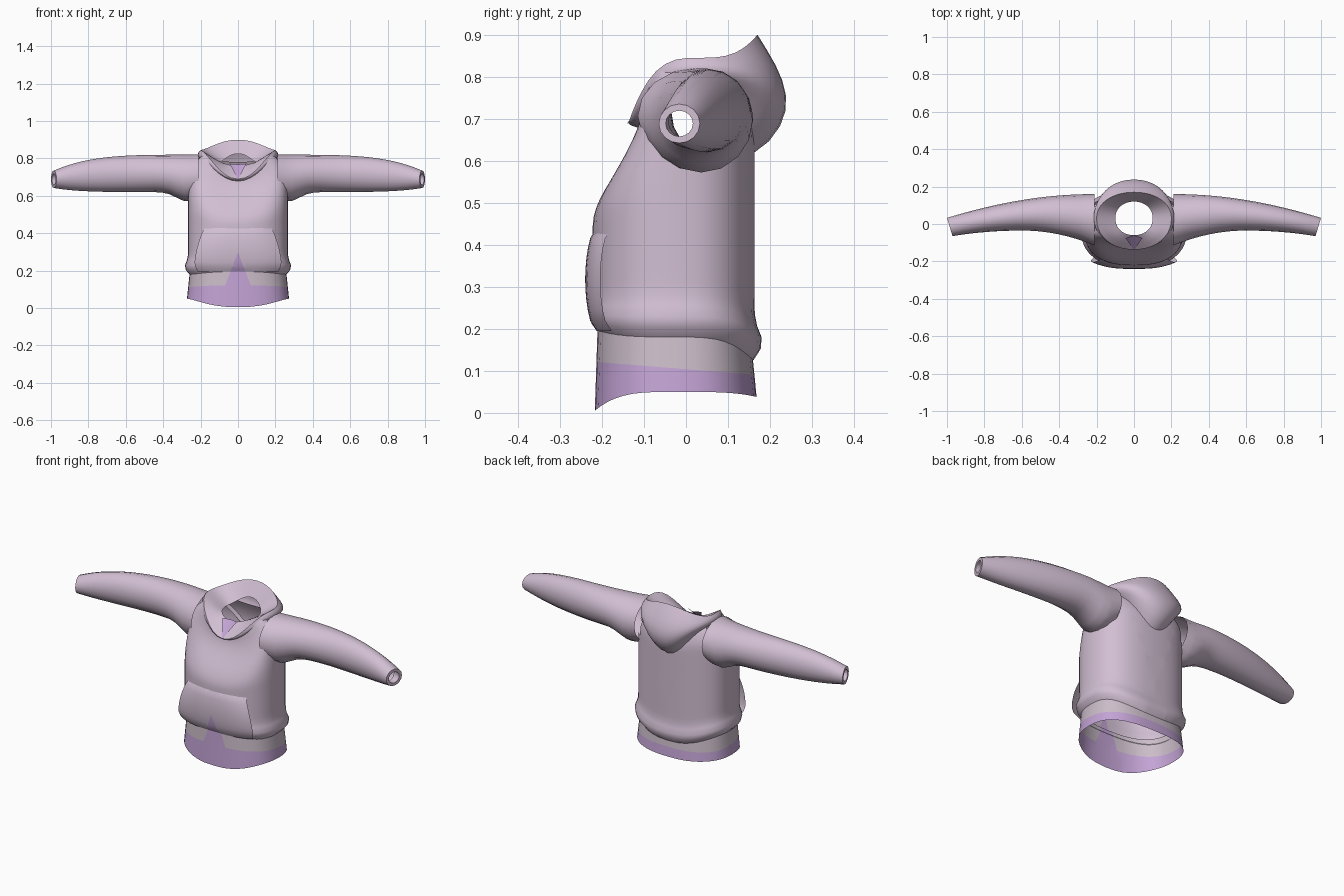
import bpy, bmesh, math
from mathutils import Vector
from mathutils.geometry import intersect_point_line

if "Cube" in bpy.data.objects:
    bpy.data.objects.remove(bpy.data.objects["Cube"], do_unlink=True)


def material(name, *rgb):
    mat = bpy.data.materials.new(name)
    mat.use_nodes = True
    mat.diffuse_color = (*rgb, 1)
    shader = next(n for n in mat.node_tree.nodes if n.type == "BSDF_PRINCIPLED")
    shader.inputs["Base Color"].default_value = (*rgb, 1)
    return mat


fabric = material("pale lilac fabric", 0.64, 0.52, 0.65)
band_grey = material("grey lilac band", 0.6, 0.51, 0.59)
purple = material("soft purple", 0.55, 0.37, 0.67)


def finish(name, bm, *materials):
    mesh = bpy.data.meshes.new(name)
    bm.to_mesh(mesh)
    bm.free()
    obj = bpy.data.objects.new(name, mesh)
    bpy.context.collection.objects.link(obj)
    for mat in materials:
        mesh.materials.append(mat)
    bpy.ops.object.select_all(action="DESELECT")
    obj.select_set(True)
    bpy.context.view_layer.objects.active = obj
    bpy.ops.object.shade_smooth_by_angle(angle=math.radians(40))


def lerp(start, end, amount):
    return start + (end - start) * amount


def smooth(value):
    value = min(max(value, 0), 1)
    return value * value * (3 - 2 * value)


def bump(value, centre, width):
    return math.exp(-((value - centre) / width) ** 2)


def steps(count):
    return [i / count for i in range(count + 1)]


def signed_power(value, exponent):
    return math.copysign(abs(value) ** exponent, value)


def loft(rings, closed=True):
    bm = bmesh.new()
    rows = [[bm.verts.new(point) for point in ring] for ring in rings]
    count = len(rows[0])
    for low, high in zip(rows, rows[1:]):
        for i in range(count if closed else count - 1):
            j = (i + 1) % count
            bm.faces.new((low[i], low[j], high[j], high[i]))
    return bm


# Ring round the trunk whose height differs at the front, side and back
def trunk_ring(half_width, front, back, z_front, z_side, z_back, centre=-0.02, roundness=0.8):
    points = []
    for i in range(40):
        angle = math.tau * i / 40
        across, ahead = math.sin(angle), math.cos(angle)
        reach, z_end = (centre - front, z_front) if ahead > 0 else (back - centre, z_back)
        points.append((half_width * signed_power(across, roundness),
                       centre - reach * signed_power(ahead, roundness),
                       lerp(z_side, z_end, abs(ahead) ** 3)))
    return points


# Purple dipped hem with a pointed wedge rising at the centre front
def paint_hem(bm):
    tip = Vector((0, 0, 0.3))
    edge = Vector((0, -0.2, 0.12))
    hem_up = Vector((0, 0.08, 1))
    wedge_sides = [Vector((side * 2.6, 0, 1)) for side in (-1, 1)]
    for point, normal in [(tip, side) for side in wedge_sides] + [(edge, hem_up)]:
        bmesh.ops.bisect_plane(bm, geom=bm.verts[:] + bm.edges[:] + bm.faces[:],
                               plane_co=point, plane_no=normal)
    for face in bm.faces:
        middle = face.calc_center_median()
        in_wedge = middle.y < -0.1 and all((middle - tip).dot(n) < 0 for n in wedge_sides)
        in_hem = (middle - edge).dot(hem_up) < 0
        face.material_index = int(in_wedge or in_hem)


# Torso: puffed above the band, sloping chest, rounded shoulders
def torso_ring(t):
    puff = 0.02 * bump(t, 0.06, 0.06)
    tuck = 0.02 * bump(t, 0, 0.04)
    chest = smooth((t - 0.5) / 0.5)
    shoulder = max(0, (t - 0.8) / 0.2) ** 2
    return trunk_ring(0.267 + puff - tuck - 0.08 * shoulder,
                      -0.222 - puff / 2 + tuck + 0.11 * chest,
                      0.163 + puff - tuck / 2 - 0.04 * shoulder,
                      lerp(0.19, 0.7, t), lerp(0.175, 0.82, t), lerp(0.125, 0.78, t))


torso = loft([torso_ring(t) for t in steps(24)])

# Open the torso where the sleeves join
armholes = []
for face in torso.faces:
    middle = face.calc_center_median()
    foot, along = intersect_point_line(middle, Vector((0, 0.03, 0.7)), Vector((1, 0.03, 0.7)))
    if (middle - foot).length < 0.09 and abs(middle.x) > 0.2:
        armholes.append(face)
bmesh.ops.delete(torso, geom=armholes, context="FACES")
paint_hem(torso)
finish("torso", torso, fabric, purple)

# Hem band flaring slightly below the torso
band = loft([trunk_ring(lerp(0.273, 0.256, t), lerp(-0.217, -0.21, t), lerp(0.168, 0.155, t),
                        lerp(0.005, 0.215, t), lerp(0.05, 0.21, t), lerp(0.038, 0.17, t))
             for t in steps(4)])
paint_hem(band)
finish("hem_band", band, band_grey, purple)


# Pouch pocket, swelling forward with flared side openings
def pocket_row(t):
    half_width = 0.235 - 0.06 * t * t - 0.02 * bump(t, 0, 0.1)
    front = -0.213 - 0.027 * math.sqrt(abs(math.sin(math.pi * t)))
    return [(lerp(-half_width, half_width, s),
             front + 0.036 * abs(2 * s - 1) ** 3,
             lerp(0.195, 0.44, t)) for s in steps(16)]


pocket = loft([pocket_row(t) for t in steps(10)], closed=False)
paint_hem(pocket)
finish("front_pocket", pocket, fabric, purple)


# Lowered hood: hanging outside up to the rim, then lining down to the neck hole
def hood_outside(t):
    return trunk_ring(0.17 + 0.045 * math.sin(2.4 * t),
                      -0.1 - 0.037 * math.sin(math.pi / 2 * t),
                      0.15 + 0.02 * t + 0.08 * math.sin(math.pi * t ** 0.8),
                      lerp(0.675, 0.69, t), lerp(0.77, 0.845, t), lerp(0.61, 0.9, t),
                      centre=0.03, roundness=0.95)


def hood_lining(t):
    return trunk_ring(lerp(0.2, 0.1, t), lerp(-0.137, -0.06, t), lerp(0.17, 0.12, t),
                      lerp(0.69, 0.76, t), lerp(0.845, 0.78, t), lerp(0.9, 0.825, t),
                      centre=0.03, roundness=0.95)


hood = loft([hood_outside(t) for t in steps(8)] + [hood_lining(t) for t in steps(3)[1:]])
finish("hood", hood, fabric)

# Purple insert in the neckline notch
insert = bmesh.new()
low = insert.verts.new((0, -0.141, 0.688))
top = insert.verts.new((0, -0.06, 0.768))
for side in (-1, 1):
    corner = insert.verts.new((side * 0.045, -0.075, 0.772))
    insert.faces.new((low, corner, top)[::side])
finish("neck_insert", insert, purple)


# Sleeve ring: drooping armpit, forward-bent elbow and slanted cuff
def sleeve_ring(u, side, scale=1):
    top = 0.82 - 0.085 * u ** 4
    bottom = 0.62 - 0.05 * bump(u, 0.08, 0.1) + 0.022 * u ** 6
    front = -0.035 - (0.08 if u < 0.5 else 0.03) * (2 * u - 1) ** 2
    back = 0.16 - 0.127 * u * u
    points = []
    for i in range(16):
        angle = math.tau * i / 16
        depth = scale * (back - front) / 2 * math.cos(angle)
        height = scale * (top - bottom) / 2 * math.sin(angle)
        points.append((side * (lerp(0.21, 0.985, u) + 0.3 * u ** 6 * depth),
                       (front + back) / 2 + depth, (top + bottom) / 2 + height))
    return points[::side]


for side, label in ((1, "left"), (-1, "right")):
    outside = [sleeve_ring(u, side) for u in steps(20)]
    turned_in = [sleeve_ring(u, side, scale=0.66) for u in (1, 0.95)]
    finish(label + "_sleeve", loft(outside + turned_in), fabric)
